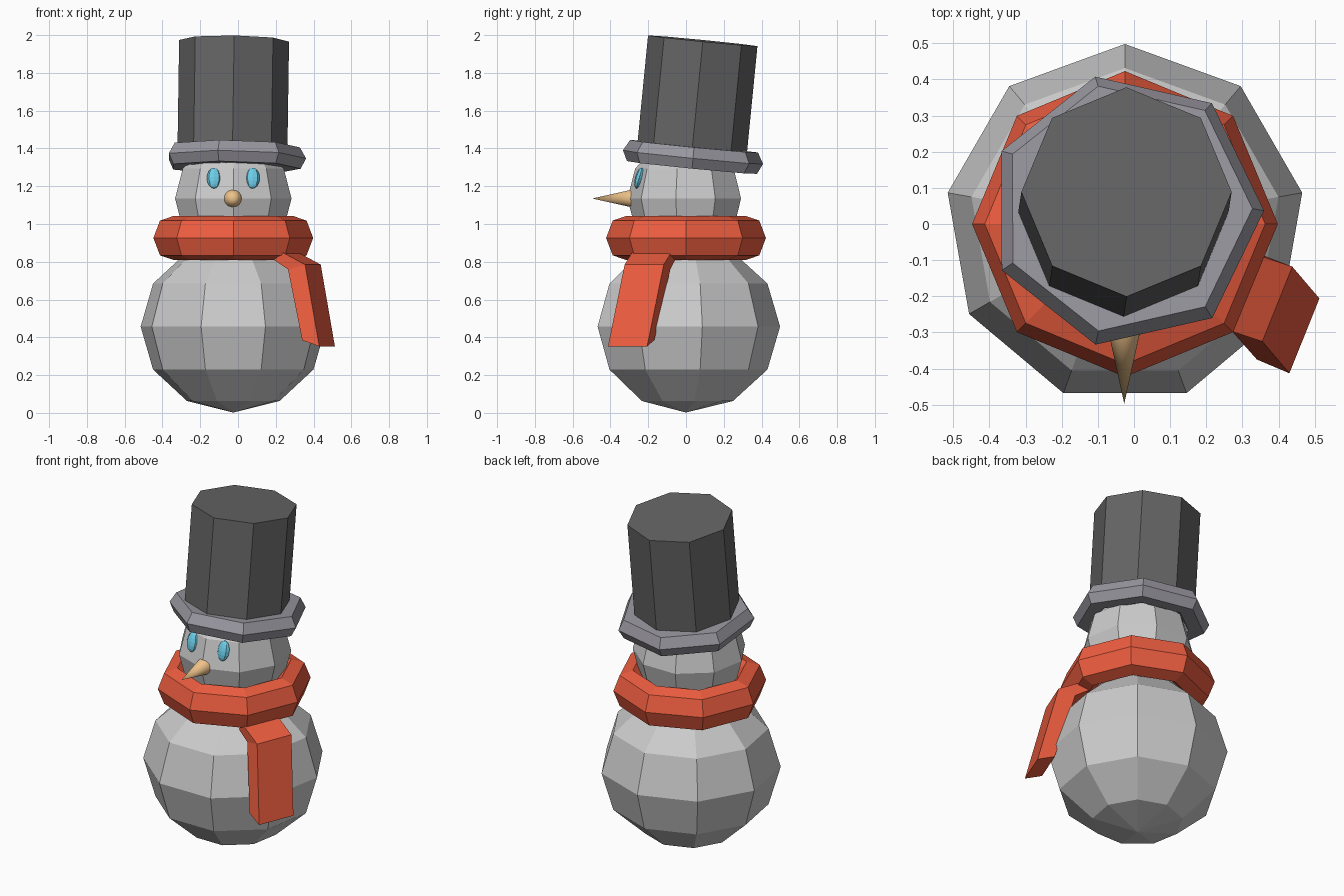
import bpy, bmesh
from math import pi, sin, cos
from mathutils import Vector

if "Cube" in bpy.data.objects:
    bpy.data.objects.remove(bpy.data.objects["Cube"])


def material(name, rgb):
    m = bpy.data.materials.new(name)
    m.diffuse_color = (*rgb, 1)
    m.use_nodes = True
    m.node_tree.nodes["Principled BSDF"].inputs["Base Color"].default_value = m.diffuse_color
    return m


RED = material("red_wool", (0.85, 0.11, 0.05))
BLACK = material("black_felt", (0.13, 0.13, 0.13))
BRIM = material("grey_felt", (0.32, 0.31, 0.35))
ORANGE = material("orange", (0.85, 0.54, 0.25))
BLUE = material("blue", (0.15, 0.6, 0.8))


def finish(bm, name, loc=(0, 0, 0), rot=(0, 0, 0), scale=(1, 1, 1), mat=None):
    bmesh.ops.remove_doubles(bm, verts=bm.verts, dist=1e-5)
    bmesh.ops.dissolve_degenerate(bm, edges=bm.edges, dist=1e-5)
    bmesh.ops.recalc_face_normals(bm, faces=bm.faces)
    me = bpy.data.meshes.new(name)
    bm.to_mesh(me)
    bm.free()
    ob = bpy.data.objects.new(name, me)
    ob.location, ob.rotation_euler, ob.scale = loc, rot, scale
    if mat:
        me.materials.append(mat)
    bpy.context.collection.objects.link(ob)
    return ob


def lathe(name, profile, n, phase=0, closed=False, **kw):
    """Turn a (radius, height) profile around z with n sides."""
    bm = bmesh.new()
    cols = []
    for i in range(n):
        a = phase + 2 * pi * i / n
        cols.append([bm.verts.new((r * cos(a), r * sin(a), z)) for r, z in profile])
    m = len(profile)
    for i in range(n):
        a, b = cols[i], cols[(i + 1) % n]
        for j in range(m if closed else m - 1):
            k = (j + 1) % m
            if profile[j][0] == 0:
                bm.faces.new((a[j], b[k], a[k]))
            elif profile[k][0] == 0:
                bm.faces.new((a[j], b[j], a[k]))
            else:
                bm.faces.new((a[j], b[j], b[k], a[k]))
    return finish(bm, name, **kw)


def ball(name, n, rings, phase=0, **kw):
    prof = [(sin(pi * i / rings) if 0 < i < rings else 0, -cos(pi * i / rings))
            for i in range(rings + 1)]
    return lathe(name, prof, n, phase, **kw)


CX = -0.025

# Snow balls
ball("body", 9, 6, pi / 2, loc=(CX, 0, 0.457), scale=(0.498, 0.498, 0.455))
ball("head", 9, 6, -pi / 2, loc=(CX, 0, 1.135), scale=(0.313, 0.31, 0.32))

# Scarf ring
lathe("scarf_ring",
      [(0.423, 0), (0.388, 0.092), (0.315, 0.117), (0.255, 0.06),
       (0.255, -0.06), (0.315, -0.117), (0.388, -0.092)],
      8, closed=True, loc=(CX, 0, 0.926), mat=RED)

# Hanging scarf end: bent slab, outer and inner path across its width
outer = [(0.235, -0.285, 0.85), (0.355, -0.325, 0.785), (0.43, -0.413, 0.352)]
inner = [(0.19, -0.265, 0.81), (0.265, -0.29, 0.76), (0.34, -0.375, 0.385)]
width = Vector((0.083, 0.207, 0))
bm = bmesh.new()
sections = []
for o, i in zip(outer, inner):
    o, i = Vector(o), Vector(i)
    sections.append([bm.verts.new(p) for p in (o, o + width, i + width, i)])
for s, t in zip(sections, sections[1:]):
    for k in range(4):
        bm.faces.new((s[k], s[(k + 1) % 4], t[(k + 1) % 4], t[k]))
bm.faces.new(sections[0])
bm.faces.new(sections[-1])
finish(bm, "scarf_end", mat=RED)

# Tilted hat
TILT = (-0.098, 0.015, 0)
lathe("hat_brim",
      [(0.382, 0), (0.349, 0.058), (0.27, 0.058), (0.235, 0), (0.27, -0.055), (0.355, -0.055)],
      7, closed=True, loc=(-0.022, 0.037, 1.353), rot=TILT, mat=BRIM)
lathe("hat_crown", [(0, 0), (0.291, 0), (0.291, 0.62), (0, 0.62)], 8,
      loc=(CX - 0.005, 0.028, 1.353), rot=TILT, mat=BLACK)

# Eyes
for side, x in (("right", -0.127), ("left", 0.077)):
    ball(side + "_eye", 8, 8, loc=(x, -0.248, 1.243), rot=(-0.28, 0, 0),
         scale=(0.038, 0.022, 0.057), mat=BLUE)

# Nose
lathe("nose", [(0, 0), (0.052, 0), (0, 0.235)], 32,
      loc=(-0.027, -0.262, 1.135), rot=(pi / 2, 0, 0), mat=ORANGE)
nose = bpy.data.objects["nose"]
for f in nose.data.polygons:
    f.use_smooth = abs(f.normal.z) < 0.9
